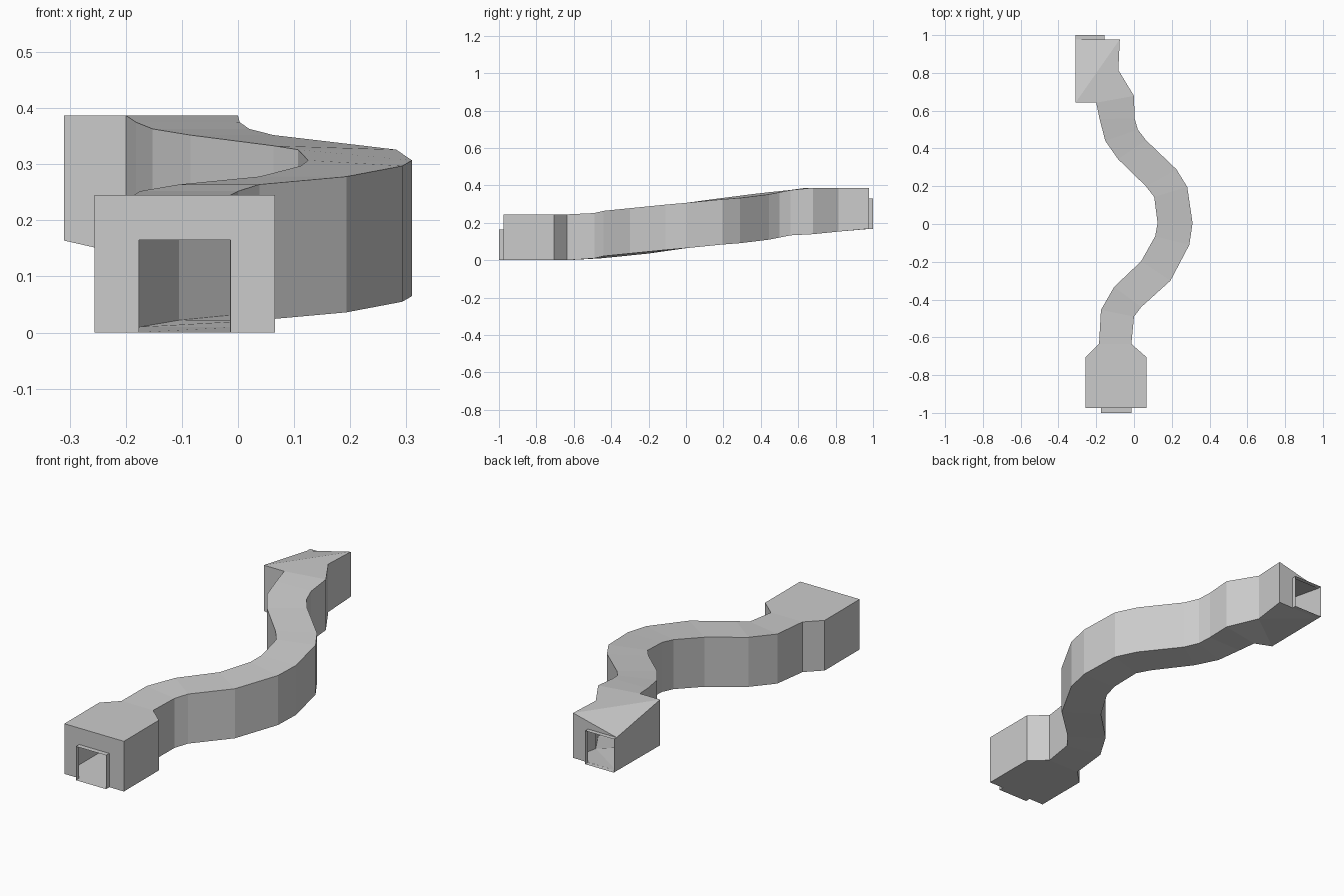
import bpy

if "Cube" in bpy.data.objects:
    bpy.data.objects.remove(bpy.data.objects["Cube"])

H = 0.242  # corridor height


def ring(left, right, top, bottom=None):
    """Four corners of a passage section: bottom left, bottom right, top right, top left."""
    b = top - H if bottom is None else bottom
    return [(*left, b), (*right, b), (*right, top), (*left, top)]


def make(name, polys):
    """Build one open shell from polygons, sharing matching corners."""
    index, faces = {}, []
    for poly in polys:
        faces.append([index.setdefault(p, len(index)) for p in poly])
    mesh = bpy.data.meshes.new(name)
    mesh.from_pydata(list(index), [], faces)
    mesh.update()
    obj = bpy.data.objects.new(name, mesh)
    bpy.context.collection.objects.link(obj)
    return obj


def skin(rings, split=False):
    """Bridge consecutive rings, optionally with diagonals on twisted panels."""
    out = []
    for a, b in zip(rings, rings[1:]):
        for i in range(4):
            j = (i + 1) % 4
            if split:
                if i == 1:      # right wall: low front to high back
                    out += [(a[i], b[i], b[j]), (a[i], b[j], a[j])]
                else:
                    out += [(a[i], b[i], a[j]), (b[i], b[j], a[j])]
            else:
                out.append((a[i], b[i], b[j], a[j]))
    return out


# Front room: box narrowing to the corridor, with a wall around the door hole
f0 = ring((-.256, -.975), (.066, -.975), .245, 0)
f1 = ring((-.256, -.705), (.066, -.705), .245, 0)
f2 = ring((-.185, -.635), (-.014, -.635), .245, 0)
d0 = ring((-.176, -.975), (-.013, -.975), .165, 0)
front_wall = [(f0[0], d0[0], d0[3], f0[3]),
              (f0[3], d0[3], d0[2], f0[2]),
              (d0[1], f0[1], f0[2], d0[2])]
make("front_room", skin([f0, f1, f2]) + front_wall)
make("front_doorway", skin([ring((-.176, -1), (-.013, -1), .165, 0), d0]))

# Winding, climbing corridor: left point, right point, ceiling height
path = [
    ((-.175, -.455), (0, -.49), .252),
    ((-.105, -.333), (.038, -.44), .264),
    ((.038, -.197), (.193, -.30), .278),
    ((.112, -.065), (.293, -.11), .297),
    ((.125, .005), (.31, .005), .307),
    ((.107, .143), (.282, .196), .326),
    ((.063, .20), (.224, .29), .333),
    ((-.085, .344), (.063, .444), .352),
    ((-.152, .44), (.02, .50), .363),
    ((-.182, .555), (.003, .56), .375),
]
r0 = ring((-.2, .642), (0, .678), .387, .139)
make("corridor", skin([f2] + [ring(*p) for p in path] + [r0]))

# Rear room: skewed chamber whose roof dips to the corner above the door
r1 = [(-.31, .642, .164), (-.083, .815, .153), (-.083, .815, .387), (-.31, .642, .387)]
r2 = [(-.31, .978, .167), (-.075, .978, .168), (-.075, .978, .387), (-.31, .978, .33)]
d1 = [r2[0], (-.155, .978, .167), (-.155, .978, .33), r2[3]]
rear_wall = [(r2[1], d1[1], d1[2], r2[2]), (r2[2], d1[2], r2[3])]
make("rear_room", skin([r0, r1]) + skin([r1, r2], split=True) + rear_wall)
make("rear_doorway", skin([d1, [(x, 1.0, z) for x, y, z in d1]]))
